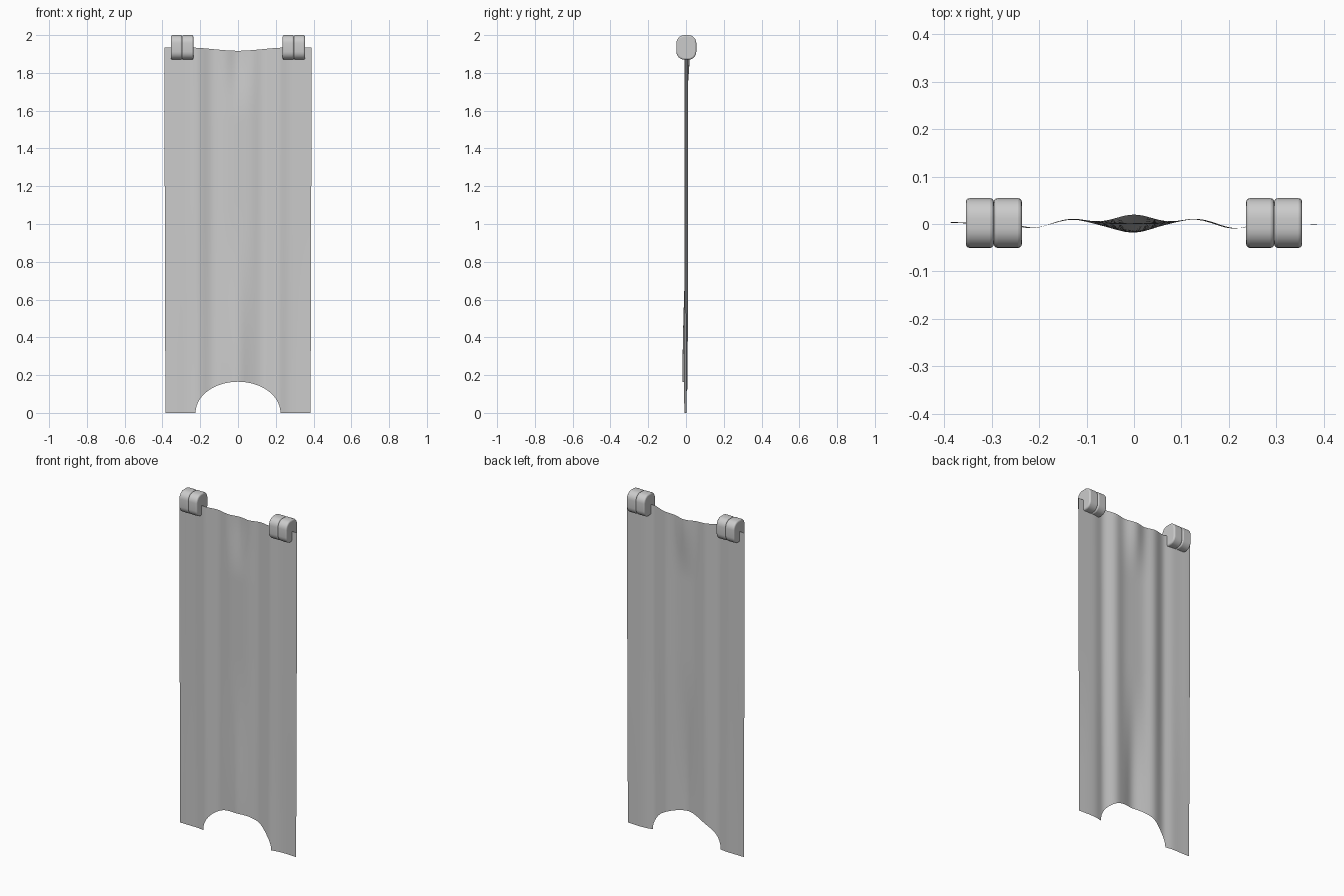
import bpy, bmesh, math

if "Cube" in bpy.data.objects:
    bpy.data.objects.remove(bpy.data.objects["Cube"])

HALF_W, ARCH_W, ARCH_H = 0.39, 0.228, 0.165


def gauss(x, c, s):
    return math.exp(-((x - c) / s) ** 2)


def smooth(t):
    t = max(0.0, min(1.0, t))
    return t * t * (3 - 2 * t)


def fold(x, z):
    """Depth of the hanging folds at a point on the cloth."""
    a = abs(x)
    y = 0.011 * gauss(a, 0.13, 0.045) - 0.009 * gauss(a, 0.215, 0.04)
    y += 0.004 * gauss(x, -0.39, 0.06)
    top = smooth((z - 1.55) / 0.37)
    low = smooth((1.1 - z) / 0.9)
    y += gauss(x, 0, 0.055) * (0.020 * top - 0.020 * low)
    y += 0.002 * math.sin(23 * x + 1) * low
    return y


# Hanging cloth: columns run from the arched hem up to the sagging top edge
arch = [ARCH_W * math.sin(math.pi / 2 * i / 20) for i in range(-20, 21)]
side = [ARCH_W + (HALF_W - ARCH_W) * i / 12 for i in range(1, 13)]
columns = [-x for x in reversed(side)] + arch + side
ROWS = 70

bm = bmesh.new()
grid = []
for x in columns:
    hem = ARCH_H * math.sqrt(max(0.0, 1 - (x / ARCH_W) ** 2))
    top = 1.934 - 0.017 * (1 - smooth(abs(x) / 0.26))
    col = []
    for r in range(ROWS + 1):
        z = hem + (top - hem) * r / ROWS
        taper = 0.985 + 0.015 * z / 1.93
        col.append(bm.verts.new((x * taper, fold(x, z), z)))
    grid.append(col)
for a, b in zip(grid, grid[1:]):
    for r in range(ROWS):
        bm.faces.new((a[r], b[r], b[r + 1], a[r + 1])).smooth = True
mesh = bpy.data.meshes.new("cloth")
bm.to_mesh(mesh)
bm.free()
bpy.context.collection.objects.link(bpy.data.objects.new("cloth", mesh))


# Clip half: rounded-rectangle profile extruded along x, with softened rims
def clip_half(name, cx, width):
    hy, hz, rad, cz, cy = 0.0525, 0.065, 0.042, 1.935, 0.002
    bm = bmesh.new()
    profile = []
    for k, (sy, sz) in enumerate(((1, 1), (-1, 1), (-1, -1), (1, -1))):
        for i in range(7):
            t = math.pi / 2 * (k + i / 6)
            profile.append((cy + sy * (hy - rad) + rad * math.cos(t),
                            cz + sz * (hz - rad) + rad * math.sin(t)))
    face = bm.faces.new([bm.verts.new((cx - width / 2, y, z)) for y, z in profile])
    ext = bmesh.ops.extrude_face_region(bm, geom=[face], use_keep_orig=True)
    moved = [g for g in ext["geom"] if isinstance(g, bmesh.types.BMVert)]
    bmesh.ops.translate(bm, vec=(width, 0, 0), verts=moved)
    bmesh.ops.recalc_face_normals(bm, faces=bm.faces[:])
    mesh = bpy.data.meshes.new(name)
    bm.to_mesh(mesh)
    bm.free()
    ob = bpy.data.objects.new(name, mesh)
    bpy.context.collection.objects.link(ob)
    bev = ob.modifiers.new("rim", 'BEVEL')
    bev.width, bev.segments, bev.limit_method = 0.008, 3, 'ANGLE'
    bev.angle_limit = math.radians(40)
    bpy.ops.object.select_all(action='DESELECT')
    ob.select_set(True)
    bpy.context.view_layer.objects.active = ob
    bpy.ops.object.shade_smooth_by_angle(angle=math.radians(40))


# Two double clips on the top edge
for label, s in (("left", -1), ("right", 1)):
    clip_half(f"{label}_clip_inner", s * 0.266, 0.059)
    clip_half(f"{label}_clip_outer", s * 0.325, 0.059)
